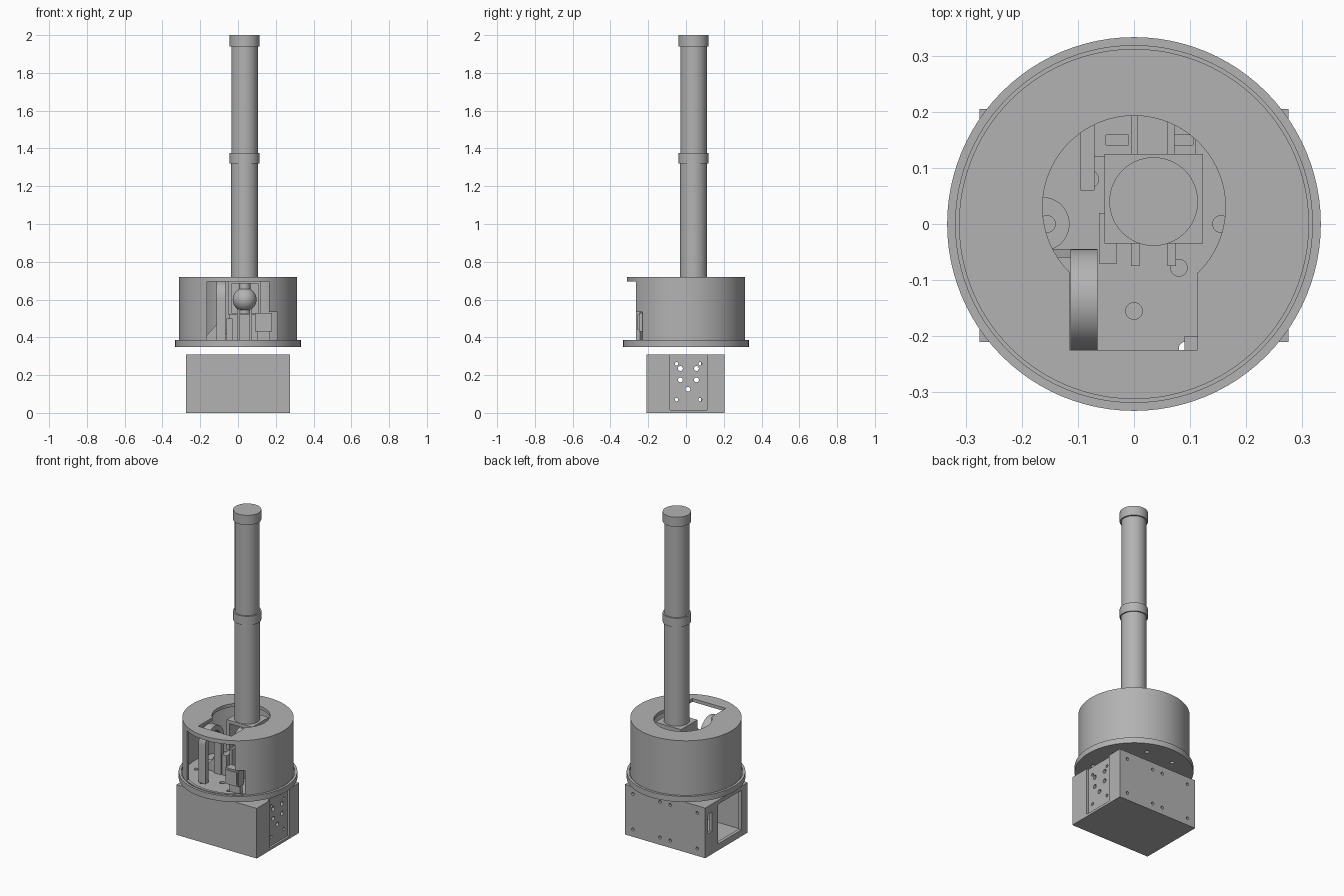
import bpy, bmesh, math
from mathutils import Matrix, Vector

cube = bpy.data.objects.get("Cube")
if cube:
    bpy.data.objects.remove(cube, do_unlink=True)

grey = bpy.data.materials.new("plain grey")
grey.use_nodes = True
grey.diffuse_color = (0.45, 0.45, 0.45, 1)
grey.node_tree.nodes["Principled BSDF"].inputs["Base Color"].default_value = grey.diffuse_color


def finish(name, bm):
    bmesh.ops.recalc_face_normals(bm, faces=bm.faces)
    mesh = bpy.data.meshes.new(name)
    bm.to_mesh(mesh)
    bm.free()
    mesh.materials.append(grey)
    ob = bpy.data.objects.new(name, mesh)
    bpy.context.collection.objects.link(ob)
    return ob


def box(name, x, y, z):
    """Box from its (min, max) range on each axis."""
    bm = bmesh.new()
    bmesh.ops.create_cube(bm, size=1)
    for v in bm.verts:
        v.co = Vector([r[0] if c < 0 else r[1] for c, r in zip(v.co, (x, y, z))])
    return finish(name, bm)


def rod(name, centre, radius, length, axis="Z", sides=64):
    """Closed cylinder centred on a point."""
    bm = bmesh.new()
    bmesh.ops.create_cone(bm, cap_ends=True, segments=sides, radius1=radius,
                          radius2=radius, depth=length)
    turn = {"X": Matrix.Rotation(math.pi / 2, 4, "Y"),
            "Y": Matrix.Rotation(math.pi / 2, 4, "X"), "Z": Matrix()}[axis]
    bmesh.ops.transform(bm, matrix=Matrix.Translation(centre) @ turn, verts=bm.verts)
    return finish(name, bm)


def lathe(name, profile, centre=(0, 0), sides=96):
    """Spin an (r, z) outline that starts and ends on the axis."""
    bm = bmesh.new()
    verts = [bm.verts.new((r, 0, z)) for r, z in profile]
    edges = [bm.edges.new(p) for p in zip(verts, verts[1:])]
    bmesh.ops.spin(bm, geom=verts + edges, cent=(0, 0, 0), axis=(0, 0, 1),
                   angle=math.tau, steps=sides)
    bmesh.ops.remove_doubles(bm, verts=bm.verts, dist=1e-5)
    bmesh.ops.translate(bm, vec=(*centre, 0), verts=bm.verts)
    return finish(name, bm)


def slab(name, outline, x0, x1):
    """Extrude a (y, z) outline along x."""
    bm = bmesh.new()
    face = bm.faces.new([bm.verts.new((x0, y, z)) for y, z in outline])
    top = bmesh.ops.extrude_face_region(bm, geom=[face])["geom"]
    bmesh.ops.translate(bm, vec=(x1 - x0, 0, 0),
                        verts=[g for g in top if isinstance(g, bmesh.types.BMVert)])
    return finish(name, bm)


def cut(target, *cutters):
    for tool in cutters:
        tool.hide_render = True
        mod = target.modifiers.new("cut", "BOOLEAN")
        mod.operation, mod.solver, mod.object = "DIFFERENCE", "EXACT", tool
        bpy.context.view_layer.objects.active = target
        bpy.ops.object.modifier_apply(modifier=mod.name)
        bpy.data.objects.remove(tool, do_unlink=True)


# Base housing: hollow box with side window, recessed hole plate and screw holes
base = box("base_housing", (-.275, .275), (-.21, .205), (0, .31))
cut(base,
    box("c", (-.255, .24), (-.19, .185), (.02, .29)),
    box("c", (-.3, -.2), (-.15, .08), (.04, .285)),
    box("c", (-.3, -.2), (.14, .18), (.14, .26)),
    box("c", (.262, .3), (-.085, .11), (.015, .32)))
for y, z, r in [(-.05, .26, .009), (.075, .26, .009), (-.03, .235, .013), (.055, .235, .013),
                (-.03, .175, .013), (.055, .175, .013), (.01, .125, .013),
                (-.05, .07, .009), (.075, .07, .009)]:
    cut(base, rod("c", (.25, y, z), r, .06, "X", 24))
for x in (-.22, -.035, .035, .22):
    for z in (.045, .265):
        cut(base, rod("c", (x, .205, z), .009, .03, "Y", 20))

# Turntable flange with a rim around the drum, and its bolt holes
flange = lathe("turntable_flange", [(0, .35), (.333, .35), (.333, .385), (.318, .385),
                                    (.318, .375), (0, .375)])
for i in range(8):
    a = math.tau * (i + .5) / 8
    cut(flange, rod("c", (.24 * math.cos(a), .24 * math.sin(a), .36), .012, .1, sides=20))
for x, y in [(0, -.155), (.08, -.078), (-.078, .08), (.155, 0), (-.155, 0)]:
    cut(flange, rod("c", (x, y, .375), .015, .03, sides=24))

# Drum shell: open below, stepped opening at the front, keyhole in the roof
drum = lathe("drum_shell", [(0, .72), (.312, .72), (.312, .372), (.295, .372),
                            (.295, .70), (0, .70)])
cut(drum,
    rod("c", (0, .03, .71), .163, .1, sides=96),
    box("c", (-.115, .113), (-.225, .03), (.65, .8)),
    box("c", (-.165, .165), (-.4, -.15), (.386, .695)),
    box("c", (.1, .21), (-.4, -.15), (.386, .535)))

# Mast with middle collar and top cap
lathe("mast", [(0, .69), (.072, .69), (.072, 1.32), (.079, 1.32), (.079, 1.375),
               (.07, 1.375), (.07, 1.94), (.079, 1.94), (.079, 2), (0, 2)], (.035, .04), 64)

# Mast mount: block with a pocket holding the pivot ball
mount = box("mast_mount", (-.053, .123), (-.035, .125), (.52, .705))
cut(mount, box("c", (-.035, .105), (-.1, .105), (.53, .685)))
bm = bmesh.new()
bmesh.ops.create_uvsphere(bm, u_segments=32, v_segments=20, radius=.063,
                          matrix=Matrix.Translation((.035, .03, .6)))
finish("pivot_ball", bm)
rod("pivot_stem", (.035, .03, .67), .03, .05)
rod("pivot_foot", (.035, .03, .535), .03, .03)

# Mount legs and rear rails
for side, x in (("right", -.005), ("left", .06)):
    box(f"{side}_front_leg", (x, x + .015), (-.075, -.03), (.374, .55))
    box(f"{side}_rear_rail", (x, x + .012), (.12, .2), (.374, .62))
box("mount_pedestal", (-.045, .115), (0, .12), (.374, .525))
box("rear_bracket", (-.095, -.07), (.06, .2), (.374, .56))
shelf = box("rear_shelf", (-.07, .11), (.12, .2), (.374, .42))
for x in (-.03, .085):
    cut(shelf, box("c", (x - .02, x + .02), (.141, .159), (.4, .5)))

# Front arch beside the opening
def arch(y0, y1, top):
    r = (y1 - y0) / 2
    mid = (y0 + y1) / 2
    curve = [(mid + r * math.cos(math.pi * i / 24), top - r + r * math.sin(math.pi * i / 24))
             for i in range(25)]
    return [(y1, .374)] + curve + [(y0, .374)]

arch_body = slab("front_arch", arch(-.225, -.045, .7), -.113, -.065)
inner = slab("c", [(y, z - .02 if z < .38 else z) for y, z in arch(-.195, -.075, .67)], -.2, 0)
cut(arch_body, inner)

# Side gusset, corner boss and small drive parts on the floor
bm = bmesh.new()
face = bm.faces.new([bm.verts.new((x, -.06, z)) for x, z in
                     [(-.165, .374), (-.113, .374), (-.113, .47), (-.165, .41)]])
ext = bmesh.ops.extrude_face_region(bm, geom=[face])["geom"]
bmesh.ops.translate(bm, vec=(0, .015, 0),
                    verts=[g for g in ext if isinstance(g, bmesh.types.BMVert)])
finish("arch_gusset", bm)
boss = rod("floor_boss", (-.163, 0, .385), .048, .024)
cut(boss, rod("c", (-.155, 0, .39), .015, .05, sides=24))
box("drive_block", (-.062, -.03), (-.07, .02), (.374, .5))
box("switch_body", (.09, .18), (-.25, -.2), (.43, .53))
box("switch_cover", (.1, .17), (-.256, -.249), (.44, .52))
box("switch_stand", (.1, .17), (-.225, -.2), (.374, .435))

# Smooth round walls, keep edges sharp
bpy.ops.object.select_all(action="DESELECT")
for ob in bpy.context.collection.objects:
    if ob.type == "MESH" and grey.name in ob.data.materials:
        ob.select_set(True)
        bpy.context.view_layer.objects.active = ob
bpy.ops.object.shade_smooth_by_angle(angle=math.radians(30))
